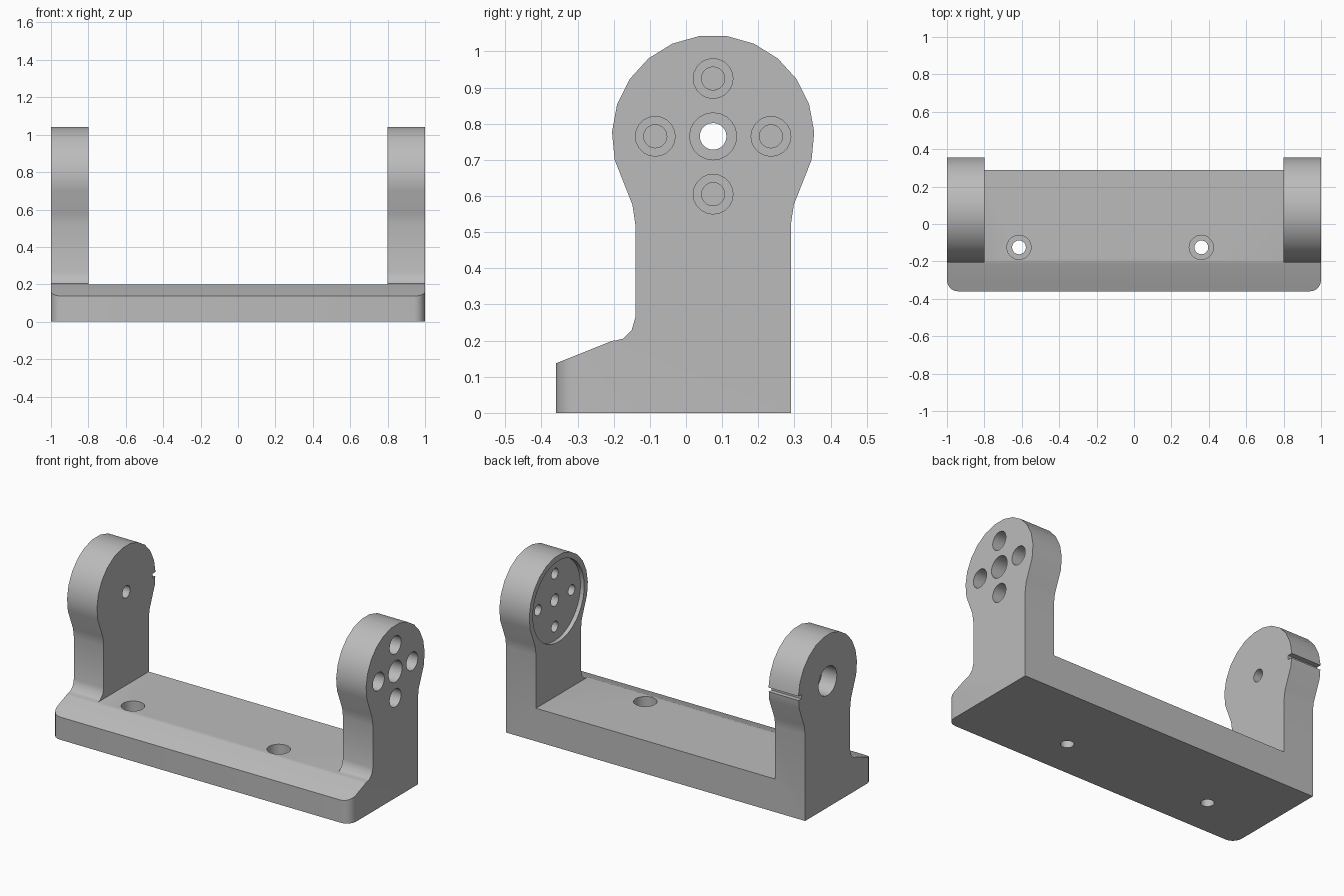
import bpy
import bmesh
import math
from mathutils import Matrix, Vector

cube = bpy.data.objects.get("Cube")
if cube:
    bpy.data.objects.remove(cube, do_unlink=True)

grey = bpy.data.materials.new("plain grey")
grey.use_nodes = True
colour = (0.5, 0.5, 0.5, 1)
grey.diffuse_color = colour
grey.node_tree.nodes["Principled BSDF"].inputs["Base Color"].default_value = colour

AXIS_Y, AXIS_Z, HEAD_R = 0.075, 0.765, 0.28


def add_object(name, bm):
    bmesh.ops.recalc_face_normals(bm, faces=bm.faces)
    mesh = bpy.data.meshes.new(name)
    bm.to_mesh(mesh)
    bm.free()
    mesh.materials.append(grey)
    obj = bpy.data.objects.new(name, mesh)
    bpy.context.collection.objects.link(obj)
    return obj


def extrude_profile(name, points, x0, x1, corner=0):
    """Extrude a (y, z) outline along x, optionally rounding the front corners."""
    bm = bmesh.new()
    face = bm.faces.new([bm.verts.new((x0, y, z)) for y, z in points])
    out = bmesh.ops.extrude_face_region(bm, geom=[face])
    moved = [v for v in out["geom"] if isinstance(v, bmesh.types.BMVert)]
    bmesh.ops.translate(bm, verts=moved, vec=(x1 - x0, 0, 0))
    if corner:
        front = min(y for y, z in points)
        edges = [e for e in bm.edges
                 if all(abs(v.co.y - front) < 1e-4 for v in e.verts)
                 and abs(e.verts[0].co.x - e.verts[1].co.x) < 1e-4]
        bmesh.ops.bevel(bm, geom=edges, offset=corner, segments=5,
                        profile=0.5, affect='EDGES')
    return add_object(name, bm)


def cylinder(start, end, radius, sides=20):
    start, end = Vector(start), Vector(end)
    axis = end - start
    bm = bmesh.new()
    place = (Matrix.Translation((start + end) / 2)
             @ axis.to_track_quat('Z', 'Y').to_matrix().to_4x4())
    bmesh.ops.create_cone(bm, cap_ends=True, segments=sides, radius1=radius,
                          radius2=radius, depth=axis.length, matrix=place)
    return add_object("cutter", bm)


def combine(target, other, operation):
    """Apply a boolean and discard the helper."""
    other.hide_render = True
    mod = target.modifiers.new(operation.lower(), 'BOOLEAN')
    mod.operation, mod.solver, mod.object = operation, 'EXACT', other
    bpy.context.view_layer.objects.active = target
    bpy.ops.object.modifier_apply(modifier=mod.name)
    bpy.data.objects.remove(other, do_unlink=True)


# Base bar with sloped front lip
base = [(0.29, 0), (-0.36, 0), (-0.36, 0.137), (-0.21, 0.197), (-0.2, 0.2), (0.29, 0.2)]
bracket = extrude_profile("bracket", base, -1, 1, corner=0.06)

# Upright arms: filleted foot, straight neck, round head
foot = [(0.29, 0.1), (-0.19, 0.1), (-0.21, 0.197), (-0.175, 0.205),
        (-0.15, 0.23), (-0.14, 0.265)]
neck = [(-0.14, 0.52), (-0.148, 0.575)]
head = []
for i in range(14):
    a = math.radians(193.4 - i * 206.8 / 13)
    head.append((AXIS_Y + HEAD_R * math.cos(a), AXIS_Z + HEAD_R * math.sin(a)))
back = [(2 * AXIS_Y - y, z) for y, z in reversed(neck)]
back[-1] = (0.29, 0.52)
for x0 in (-1, 0.8):
    arm = extrude_profile("arm", foot + neck + head + back, x0, x0 + 0.2)
    combine(bracket, arm, 'UNION')


def bore(x0, x1, radius, dy=0, dz=0, sides=20):
    y, z = AXIS_Y + dy, AXIS_Z + dz
    combine(bracket, cylinder((x0, y, z), (x1, y, z), radius, sides), 'DIFFERENCE')


# Right arm: disc recess inside, five counterbored holes outside
bore(0.7, 0.825, 0.245, sides=40)
bore(0.7, 1.1, 0.037)
bore(0.9, 1.1, 0.065)
for dy, dz in ((0.16, 0), (-0.16, 0), (0, 0.16), (0, -0.16)):
    bore(0.7, 1.1, 0.032, dy, dz)
    bore(0.9, 1.1, 0.055, dy, dz)

# Left arm: pivot hole with wide outer counterbore, and a slot in the back
bore(-1.1, -0.7, 0.037)
bore(-1.1, -0.9, 0.088)
slot = extrude_profile("cutter", [(0.325, 0.752), (0.45, 0.752), (0.45, 0.778),
                                  (0.325, 0.778)], -1.1, -0.7)
combine(bracket, slot, 'DIFFERENCE')

# Counterbored mounting holes in the base
for x in (-0.615, 0.36):
    for bottom, radius in ((-0.1, 0.037), (0.1, 0.065)):
        combine(bracket, cylinder((x, -0.125, bottom), (x, -0.125, 0.3), radius),
                'DIFFERENCE')

# Merge flat regions and smooth the rounded ones
bm = bmesh.new()
bm.from_mesh(bracket.data)
bmesh.ops.remove_doubles(bm, verts=bm.verts, dist=1e-5)
bmesh.ops.dissolve_limit(bm, angle_limit=math.radians(0.5),
                         verts=bm.verts, edges=bm.edges)
bm.to_mesh(bracket.data)
bm.free()
bpy.ops.object.select_all(action='DESELECT')
bracket.select_set(True)
bpy.context.view_layer.objects.active = bracket
bpy.ops.object.shade_smooth_by_angle(angle=math.radians(30))
